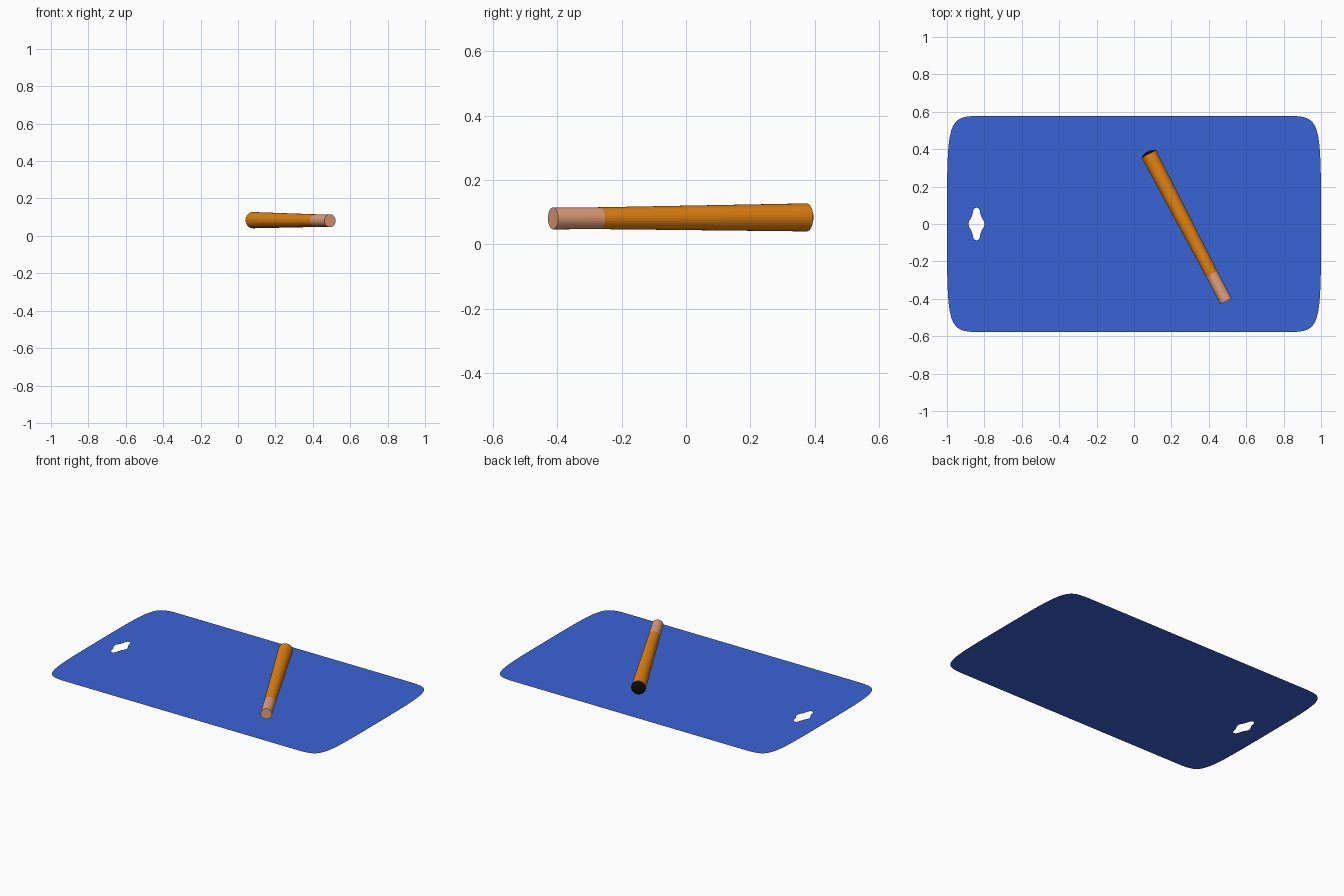
import bpy, bmesh, math
from mathutils import Vector
from mathutils.geometry import interpolate_bezier

if "Cube" in bpy.data.objects:
    bpy.data.objects.remove(bpy.data.objects["Cube"])


def material(name, rgb):
    m = bpy.data.materials.new(name)
    m.diffuse_color = (*rgb, 1)
    m.use_nodes = True
    m.node_tree.nodes["Principled BSDF"].inputs["Base Color"].default_value = m.diffuse_color
    return m


def finish(bm, name, mats):
    me = bpy.data.meshes.new(name)
    bm.to_mesh(me)
    bm.free()
    for m in mats:
        me.materials.append(m)
    ob = bpy.data.objects.new(name, me)
    bpy.context.collection.objects.link(ob)
    return ob


def four_way(q):
    """Mirror a quarter outline (from the +y side round to +x) into a closed loop."""
    half = q + [(x, -y) for x, y in reversed(q) if y > 1e-6]
    return half + [(-x, y) for x, y in reversed(half) if x > 1e-6]


blue = material("blue", (0.042, 0.125, 0.67))
orange = material("orange", (0.80, 0.235, 0.006))
pink = material("pink", (0.80, 0.36, 0.20))
black = material("black", (0.004, 0.004, 0.004))

# Thin board with rounded corners and a hanging hole
corner = interpolate_bezier(Vector((0.8, 0.578)), Vector((1, 0.578)),
                            Vector((1, 0.578)), Vector((1, 0)), 25)
outline = four_way([(p.x, p.y) for p in corner])
hole = four_way([(0, 0.088), (0.010, 0.084), (0.017, 0.073), (0.021, 0.055), (0.025, 0.04),
                 (0.031, 0.028), (0.037, 0.02), (0.041, 0.01), (0.043, 0)])
bm = bmesh.new()
edges = []
for loop in (outline, [(x - 0.842, y) for x, y in hole]):
    vs = [bm.verts.new((x, y, 0)) for x, y in loop]
    edges += [bm.edges.new((vs[i - 1], vs[i])) for i in range(len(vs))]
bmesh.ops.triangle_fill(bm, edges=edges, use_beauty=True, normal=(0, 0, 1))
for f in bm.faces:
    if f.normal.z < 0:
        f.normal_flip()
finish(bm, "board", [blue])

# Tapered handle: dark domed butt, orange grip, pink ferrule
start, end = Vector((0.079, 0.375, 0.084)), Vector((0.492, -0.413, 0.081))
axis = end - start
length = axis.length
SIDES = 32
profile = [(-0.013, 0.012, 2), (-0.009, 0.028, 2), (0, 0.0435, 0),
           (0.815 * length, 0.034, 1), (length, 0.034, 1)]  # distance, radius, material after
rot = axis.to_track_quat('Z', 'Y')
bm = bmesh.new()
rings = []
for d, r, _ in profile:
    rings.append([bm.verts.new(start + rot @ Vector((r * math.cos(a), r * math.sin(a), d)))
                  for a in (2 * math.pi * i / SIDES for i in range(SIDES))])
for k in range(len(rings) - 1):
    a, b = rings[k], rings[k + 1]
    for i in range(SIDES):
        j = (i + 1) % SIDES
        bm.faces.new((a[i], a[j], b[j], b[i])).material_index = profile[k][2]
bm.faces.new(rings[0][::-1]).material_index = 2
bm.faces.new(rings[-1]).material_index = 1
finish(bm, "handle", [orange, pink, black])
